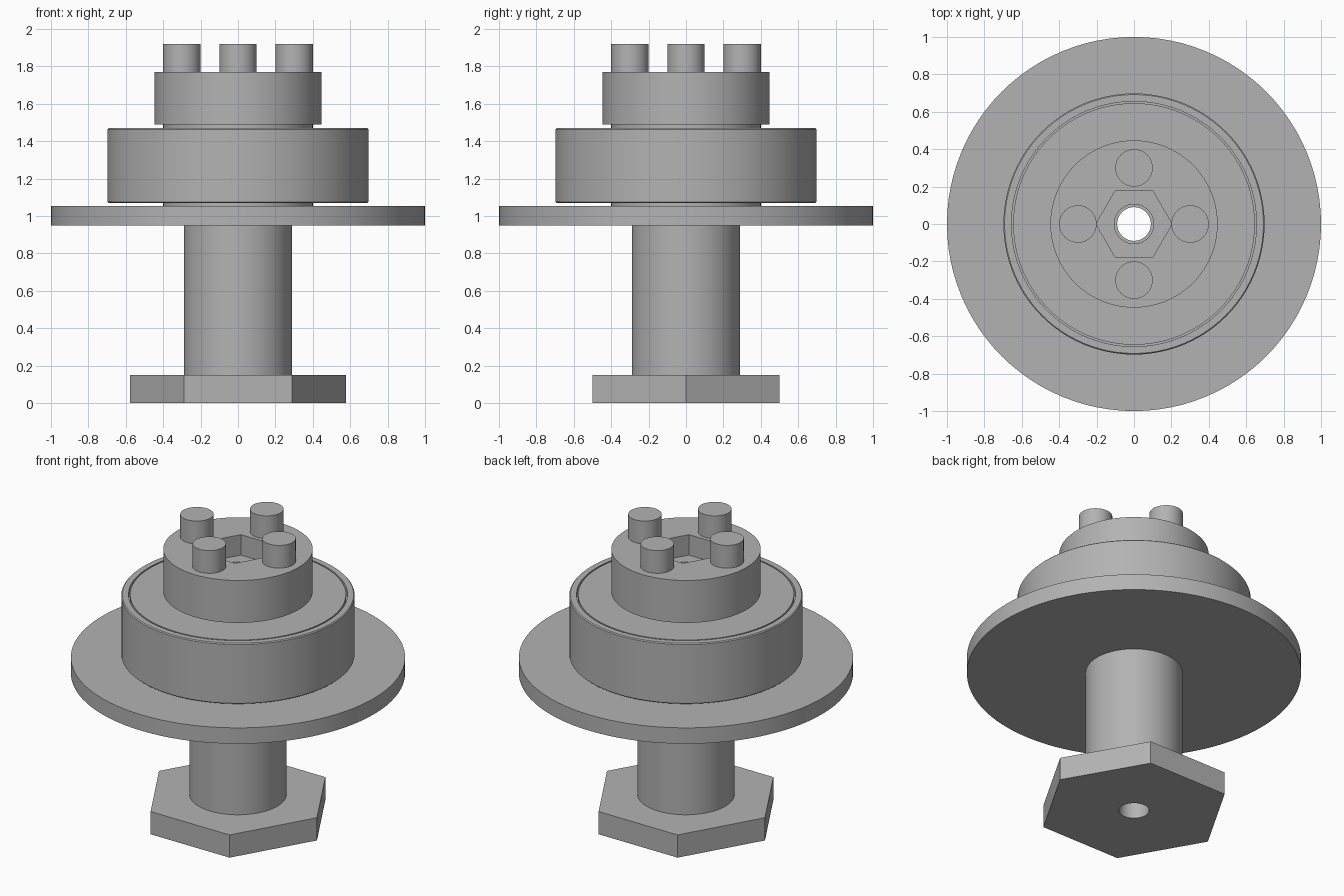
import bpy
import bmesh
from math import cos, sin, pi

cube = bpy.data.objects.get("Cube")
if cube:
    bpy.data.objects.remove(cube, do_unlink=True)

SEGMENTS = 96
BORE = 0.09
WIDE_BORE = 0.105

steel = bpy.data.materials.new("grey_steel")
steel.use_nodes = True
GREY = (0.45, 0.45, 0.45, 1)
steel.diffuse_color = GREY
steel.node_tree.nodes["Principled BSDF"].inputs["Base Color"].default_value = GREY


def finish(name, bm):
    bmesh.ops.recalc_face_normals(bm, faces=bm.faces)
    mesh = bpy.data.meshes.new(name)
    bm.to_mesh(mesh)
    bm.free()
    mesh.materials.append(steel)
    obj = bpy.data.objects.new(name, mesh)
    bpy.context.collection.objects.link(obj)
    bpy.ops.object.select_all(action="DESELECT")
    obj.select_set(True)
    bpy.context.view_layer.objects.active = obj
    bpy.ops.object.shade_smooth_by_angle(angle=pi / 7)
    return obj


def hexagon(angle):
    """Relative radius of a hexagon with corners on the x axis."""
    return cos(pi / 6) / cos(angle % (pi / 3) - pi / 6)


def turned(name, profile):
    """Sweep a closed profile of (radius, height[, 'hex']) around z."""
    bm = bmesh.new()
    loops = []
    for radius, z, *shape in profile:
        loop = []
        for i in range(SEGMENTS):
            a = 2 * pi * i / SEGMENTS
            r = radius * hexagon(a + 1e-9) if shape else radius
            loop.append(bm.verts.new((r * cos(a), r * sin(a), z)))
        loops.append(loop)
    for k, low in enumerate(loops):
        high = loops[(k + 1) % len(loops)]
        for i in range(SEGMENTS):
            j = (i + 1) % SEGMENTS
            bm.faces.new((low[i], low[j], high[j], high[i]))
    return finish(name, bm)


def tube(name, inner, outer, bottom, top):
    return turned(name, [(inner, bottom), (outer, bottom), (outer, top), (inner, top)])


# Hexagonal foot and hollow shaft
turned("hex_foot", [(BORE, 0), (0.577, 0, "hex"), (0.577, 0.15, "hex"), (BORE, 0.15)])
tube("shaft", BORE, 0.29, 0.15, 0.95)

# Wide flange with its spacer
tube("flange", WIDE_BORE, 1.0, 0.95, 1.055)
tube("lower_spacer", WIDE_BORE, 0.4, 1.055, 1.07)

# Bearing: core and outer ring separated by a fine groove
turned("bearing_core", [
    (WIDE_BORE, 1.07), (0.646, 1.07), (0.646, 1.12), (0.655, 1.12),
    (0.655, 1.42), (0.646, 1.42), (0.646, 1.47), (WIDE_BORE, 1.47)])
turned("bearing_outer_ring", [
    (0.655, 1.07), (0.692, 1.07), (0.698, 1.076),
    (0.698, 1.464), (0.692, 1.47), (0.655, 1.47)])
tube("upper_spacer", WIDE_BORE, 0.4, 1.47, 1.49)

# Cap with a hexagonal socket
turned("socket_cap", [
    (WIDE_BORE, 1.49), (0.447, 1.49), (0.447, 1.77),
    (0.203, 1.77, "hex"), (0.203, 1.635, "hex"), (WIDE_BORE, 1.635)])

# Four drive pegs
for k, side in enumerate(("left", "back", "right", "front")):
    bm = bmesh.new()
    bmesh.ops.create_cone(bm, cap_ends=True, segments=48,
                          radius1=0.1, radius2=0.1, depth=0.15)
    peg = finish(side + "_peg", bm)
    peg.location = (0.3 * cos(k * pi / 2), 0.3 * sin(k * pi / 2), 1.845)
